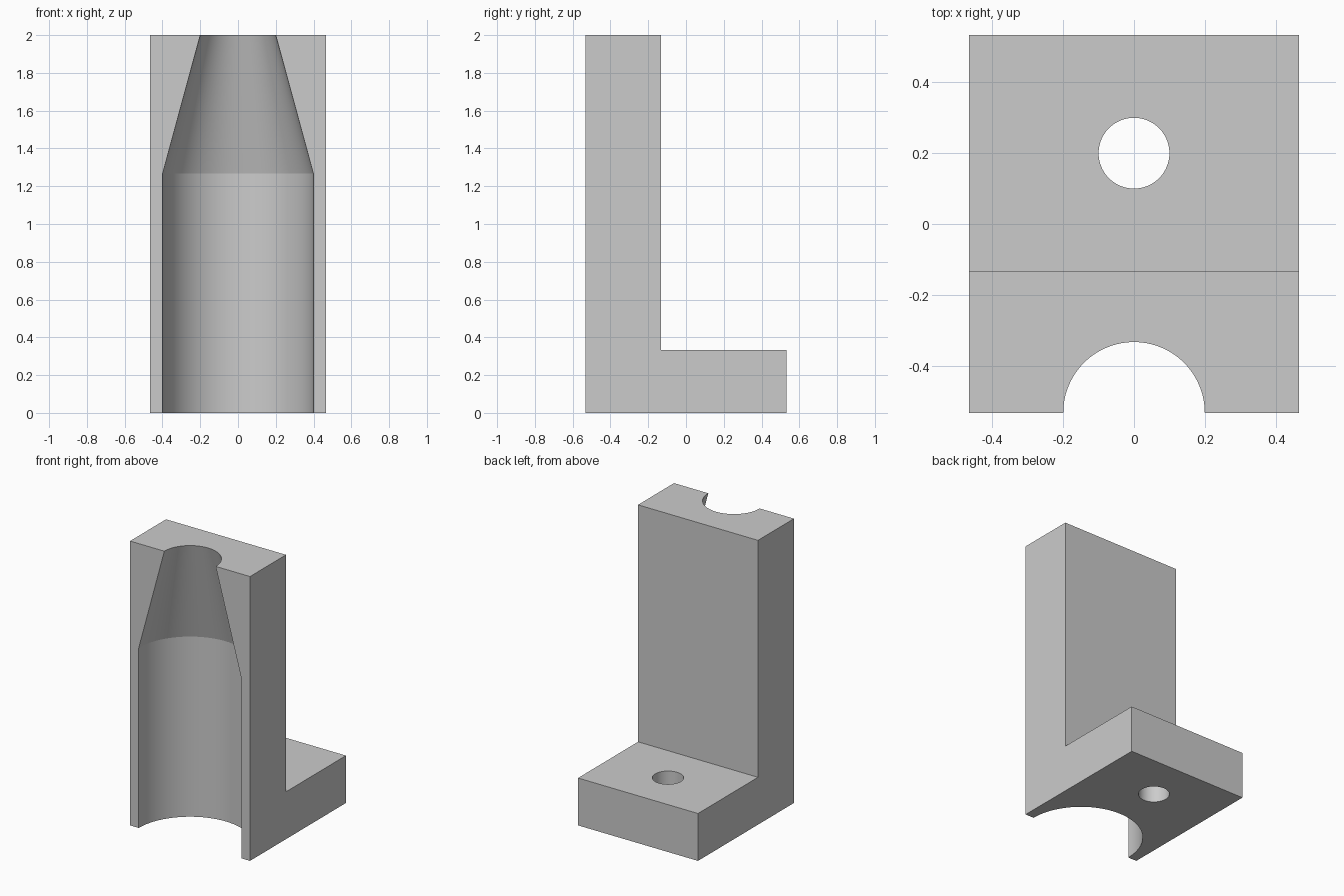
import bpy
import bmesh
from math import cos, sin, tau, radians

if "Cube" in bpy.data.objects:
    bpy.data.objects.remove(bpy.data.objects["Cube"])

HALF_W, FRONT, BACK = 0.4667, -0.5333, 0.5333
WALL_BACK, FOOT_TOP, TOP = -0.1333, 0.3333, 2.0

grey = bpy.data.materials.new("plain grey")
grey.use_nodes = True
colour = (0.6, 0.6, 0.6, 1)
grey.diffuse_color = colour
grey.node_tree.nodes["Principled BSDF"].inputs["Base Color"].default_value = colour


def make_object(name, bm):
    bmesh.ops.recalc_face_normals(bm, faces=bm.faces)
    mesh = bpy.data.meshes.new(name)
    bm.to_mesh(mesh)
    bm.free()
    mesh.materials.append(grey)
    obj = bpy.data.objects.new(name, mesh)
    bpy.context.collection.objects.link(obj)
    return obj


def turned_cutter(name, profile, y, sides):
    """Closed solid of revolution about a vertical axis from (radius, z) pairs."""
    bm = bmesh.new()
    rings = [[bm.verts.new((r * cos(tau * i / sides), y + r * sin(tau * i / sides), z))
              for i in range(sides)] for r, z in profile]
    for low, high in zip(rings, rings[1:]):
        for i in range(sides):
            j = (i + 1) % sides
            bm.faces.new((low[i], low[j], high[j], high[i]))
    bm.faces.new(rings[0])
    bm.faces.new(rings[-1])
    obj = make_object(name, bm)
    obj.hide_render = True
    return obj


# L-shaped body: upright wall and foot extruded across the width
outline = [(FRONT, 0), (BACK, 0), (BACK, FOOT_TOP), (WALL_BACK, FOOT_TOP),
           (WALL_BACK, TOP), (FRONT, TOP)]
bm = bmesh.new()
side = bm.faces.new([bm.verts.new((-HALF_W, y, z)) for y, z in outline])
extruded = bmesh.ops.extrude_face_region(bm, geom=[side], use_keep_orig=True)
bmesh.ops.translate(bm, vec=(2 * HALF_W, 0, 0),
                    verts=[v for v in extruded["geom"] if isinstance(v, bmesh.types.BMVert)])
bracket = make_object("bracket_body", bm)

# Tapered half-round channel in the front, and the bolt hole in the foot
cutters = [
    turned_cutter("channel_cutter", [(0.399, -0.2), (0.399, 1.267), (0.1455, 2.2)], FRONT, 96),
    turned_cutter("bolt_hole_cutter", [(0.1, -0.2), (0.1, 0.6)], 0.2, 64),
]
bpy.ops.object.select_all(action="DESELECT")
bracket.select_set(True)
bpy.context.view_layer.objects.active = bracket
for cutter in cutters:
    cut = bracket.modifiers.new(cutter.name, "BOOLEAN")
    cut.operation = "DIFFERENCE"
    cut.solver = "EXACT"
    cut.object = cutter
    bpy.ops.object.modifier_apply(modifier=cut.name)
    bpy.data.objects.remove(cutter)

# Smooth curved walls with crisp edges
bpy.ops.object.shade_smooth_by_angle(angle=radians(12))
